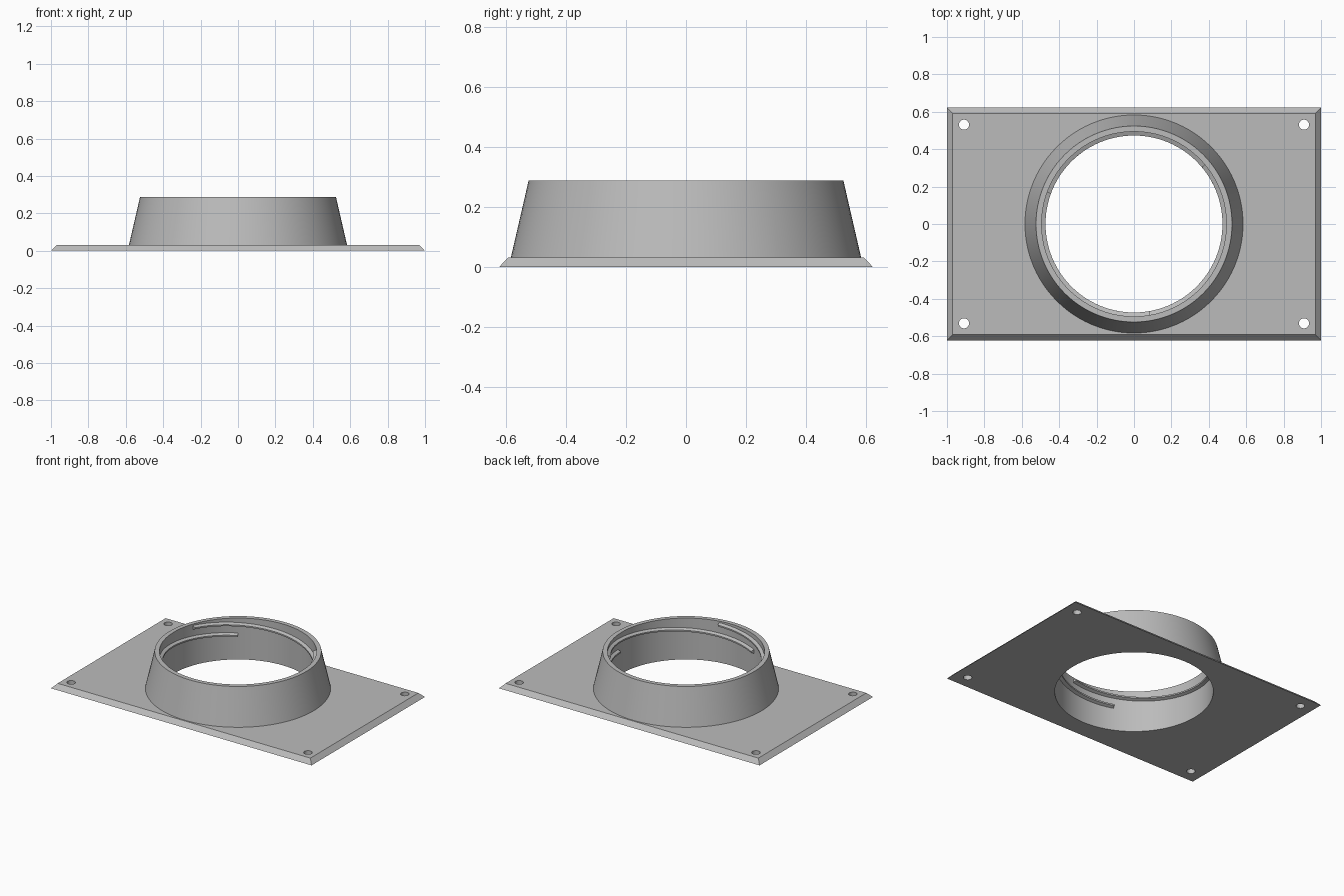
import bpy, bmesh
from math import sin, cos, radians

if "Cube" in bpy.data.objects:
    bpy.data.objects.remove(bpy.data.objects["Cube"])

PLATE_X, PLATE_Y, PLATE_H, CHAMFER = 1.0, 0.622, 0.031, 0.03
BASE_R, RIM_R, BORE_R, CREST_R, TOP = 0.583, 0.524, 0.494, 0.473, 0.287

grey = bpy.data.materials.new("matte grey")
grey.use_nodes = True
grey.diffuse_color = (0.5, 0.5, 0.5, 1)
grey.node_tree.nodes["Principled BSDF"].inputs["Base Color"].default_value = grey.diffuse_color


def add_object(name, bm):
    bmesh.ops.recalc_face_normals(bm, faces=bm.faces)
    mesh = bpy.data.meshes.new(name)
    bm.to_mesh(mesh)
    bm.free()
    mesh.materials.append(grey)
    obj = bpy.data.objects.new(name, mesh)
    bpy.context.collection.objects.link(obj)
    return obj


def cone(name, r1, r2, z1, z2, x=0, y=0, segments=96):
    bm = bmesh.new()
    bmesh.ops.create_cone(bm, cap_ends=True, segments=segments, radius1=r1, radius2=r2, depth=z2 - z1)
    bmesh.ops.translate(bm, verts=bm.verts, vec=(x, y, (z1 + z2) / 2))
    return add_object(name, bm)


def combine(target, tool, operation):
    """Apply a boolean to the target and discard the tool."""
    mod = target.modifiers.new("boolean", "BOOLEAN")
    mod.object, mod.operation, mod.solver = tool, operation, "EXACT"
    bpy.ops.object.select_all(action="DESELECT")
    target.select_set(True)
    bpy.context.view_layer.objects.active = target
    bpy.ops.object.modifier_apply(modifier=mod.name)
    bpy.data.objects.remove(tool)


# Mounting plate with chamfered upper edges
bm = bmesh.new()
bmesh.ops.create_cube(bm, size=2)
for v in bm.verts:
    inset = CHAMFER if v.co.z > 0 else 0
    v.co.x *= PLATE_X - inset
    v.co.y *= PLATE_Y - inset
    v.co.z = PLATE_H if v.co.z > 0 else 0
flange = add_object("flange_plate", bm)

# Tapered collar, its lower end sunk into the plate along the same slope
slope = (BASE_R - RIM_R) / (TOP - PLATE_H)
sink = 0.015
collar = cone("collar", BASE_R + slope * sink, RIM_R, PLATE_H - sink, TOP)
combine(flange, collar, "UNION")

# Bore and corner screw holes
combine(flange, cone("bore", BORE_R, BORE_R, -0.1, TOP + 0.1), "DIFFERENCE")
for sx in (-1, 1):
    for sy in (-1, 1):
        hole = cone("screw_hole", 0.027, 0.027, -0.1, 0.1, sx * 0.909, sy * 0.531, 32)
        combine(flange, hole, "DIFFERENCE")


# Three internal thread ridges, falling clockwise from near the rim
def thread(name, start):
    bm = bmesh.new()
    steps, sweep, z_top, z_low = 52, 155, 0.264, 0.170
    section = [(BORE_R + 0.006, -0.016), (CREST_R, -0.005), (CREST_R, 0.005), (BORE_R + 0.006, 0.016)]
    rings = []
    for i in range(steps + 1):
        t = i / steps
        a = radians(start - sweep * t)
        z = z_top + (z_low - z_top) * t
        rings.append([bm.verts.new((r * cos(a), r * sin(a), z + dz)) for r, dz in section])
    for a, b in zip(rings, rings[1:]):
        for k in range(4):
            j = (k + 1) % 4
            bm.faces.new((a[k], a[j], b[j], b[k]))
    bm.faces.new(rings[0])
    bm.faces.new(rings[-1])
    return add_object(name, bm)


parts = [flange] + [thread(f"thread_ridge_{i + 1}", 40 + 120 * i) for i in range(3)]

# Smooth round walls, crisp edges
bpy.ops.object.select_all(action="DESELECT")
for obj in parts:
    obj.select_set(True)
bpy.context.view_layer.objects.active = flange
bpy.ops.object.shade_smooth_by_angle(angle=radians(20))
